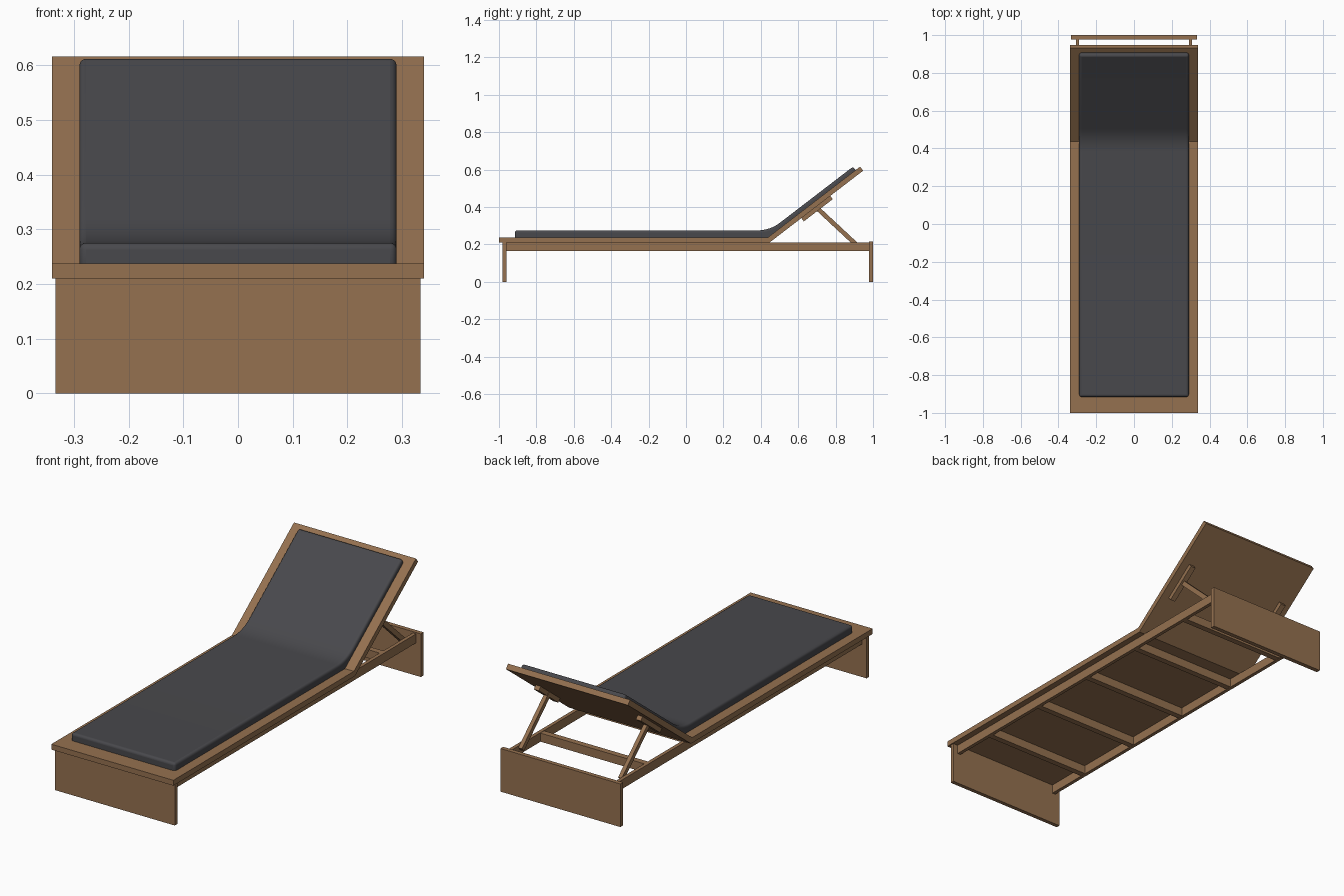
import bpy, bmesh, math
from mathutils import Vector

if "Cube" in bpy.data.objects:
    bpy.data.objects.remove(bpy.data.objects["Cube"])


def material(name, rgb):
    m = bpy.data.materials.new(name)
    m.diffuse_color = (*rgb, 1)
    m.use_nodes = True
    m.node_tree.nodes["Principled BSDF"].inputs["Base Color"].default_value = m.diffuse_color
    return m


WOOD = material("warm wood", (0.30, 0.165, 0.08))
FABRIC = material("charcoal fabric", (0.065, 0.065, 0.072))


def extrude(name, profile, x0, x1, mat):
    """Extrude a (y, z) profile along x."""
    bm = bmesh.new()
    face = bm.faces.new([bm.verts.new((x0, y, z)) for y, z in profile])
    geo = bmesh.ops.extrude_face_region(bm, geom=[face])["geom"]
    moved = [v for v in geo if isinstance(v, bmesh.types.BMVert)]
    bmesh.ops.translate(bm, verts=moved, vec=(x1 - x0, 0, 0))
    bmesh.ops.recalc_face_normals(bm, faces=bm.faces)
    me = bpy.data.meshes.new(name)
    bm.to_mesh(me)
    bm.free()
    me.materials.append(mat)
    ob = bpy.data.objects.new(name, me)
    bpy.context.collection.objects.link(ob)
    return ob


def box(name, x, y, z, mat=WOOD):
    return extrude(name, [(y[0], z[0]), (y[1], z[0]), (y[1], z[1]), (y[0], z[1])], x[0], x[1], mat)


# Backrest coordinates: s runs up the underside, n is perpendicular to it
ANGLE = math.radians(37.5)
HINGE = Vector((0.446, 0.21))
U = Vector((math.cos(ANGLE), math.sin(ANGLE)))
N = Vector((-U.y, U.x))
T = 0.027           # board thickness
TOP = 0.21 + T      # seat top
BACK = 0.632        # backrest length
mitre = HINGE.y and (HINGE.x - T * math.tan(ANGLE / 2), TOP)


def back(s, n):
    return tuple(HINGE + U * s + N * n)


# Seat and backrest boards
extrude("seat_board", [(-1, 0.21), tuple(HINGE), mitre, (-1, TOP)], -0.34, 0.34, WOOD)
extrude("backrest_board", [tuple(HINGE), back(BACK, 0), back(BACK, T), mitre], -0.34, 0.34, WOOD)

# End panels used as legs
box("front_leg_panel", (-0.334, 0.334), (-0.98, -0.96), (0, 0.21))
box("rear_leg_panel", (-0.334, 0.334), (0.978, 1.0), (0, 0.217))

# Cross slats between the rails
for i in range(5):
    y = -0.73 + i * 0.365
    box(f"cross_slat_{i + 1}", (-0.292, 0.292), (y - 0.015, y + 0.015), (0.166, 0.209))

# Side rails, support struts and strut brackets
for label, sx in (("left", -1), ("right", 1)):
    box(f"{label}_rail", (sx * 0.29, sx * 0.308), (-0.962, 0.98), (0.165, 0.2105))
    extrude(f"{label}_bracket", [back(0.215, 0.002), back(0.215, -0.022),
            back(0.41, -0.022), back(0.41, 0.002)], sx * 0.27, sx * 0.298, WOOD)
    a, b = Vector((0.695, 0.40)), Vector((0.915, 0.195))
    w = (b - a).normalized()
    w = Vector((-w.y, w.x)) * 0.012
    extrude(f"{label}_strut", [tuple(p) for p in (a - w, b - w, b + w, a + w)],
            sx * 0.268, sx * 0.288, WOOD)

# Cushion: one bent pad, rounded at the edges and sunk slightly into the boards
top_z, back_n, sink = 0.275, T + 0.023, 0.012
s_corner = (top_z - HINGE.y - N.y * back_n) / U.y
corner = Vector(back(s_corner, back_n))
start, end = corner - Vector((0.07, 0)), corner + U * 0.07
bend = []
for i in range(9):
    t = i / 8
    bend.append(tuple(start * (1 - t) ** 2 + corner * 2 * t * (1 - t) + end * t * t))
s_end = 0.602
profile = [(-0.915, TOP - sink), (-0.915, top_z)] + bend + [
    back(s_end, back_n), back(s_end, T - sink), (mitre[0] + 0.004, TOP - sink)]
cushion = extrude("cushion", profile, -0.29, 0.29, FABRIC)
bev = cushion.modifiers.new("rounded edges", "BEVEL")
bev.width, bev.segments = 0.012, 4
bev.limit_method, bev.angle_limit = "ANGLE", math.radians(45)
bev.use_clamp_overlap = False
bpy.context.view_layer.objects.active = cushion
cushion.select_set(True)
bpy.ops.object.shade_smooth_by_angle(angle=math.radians(35))
